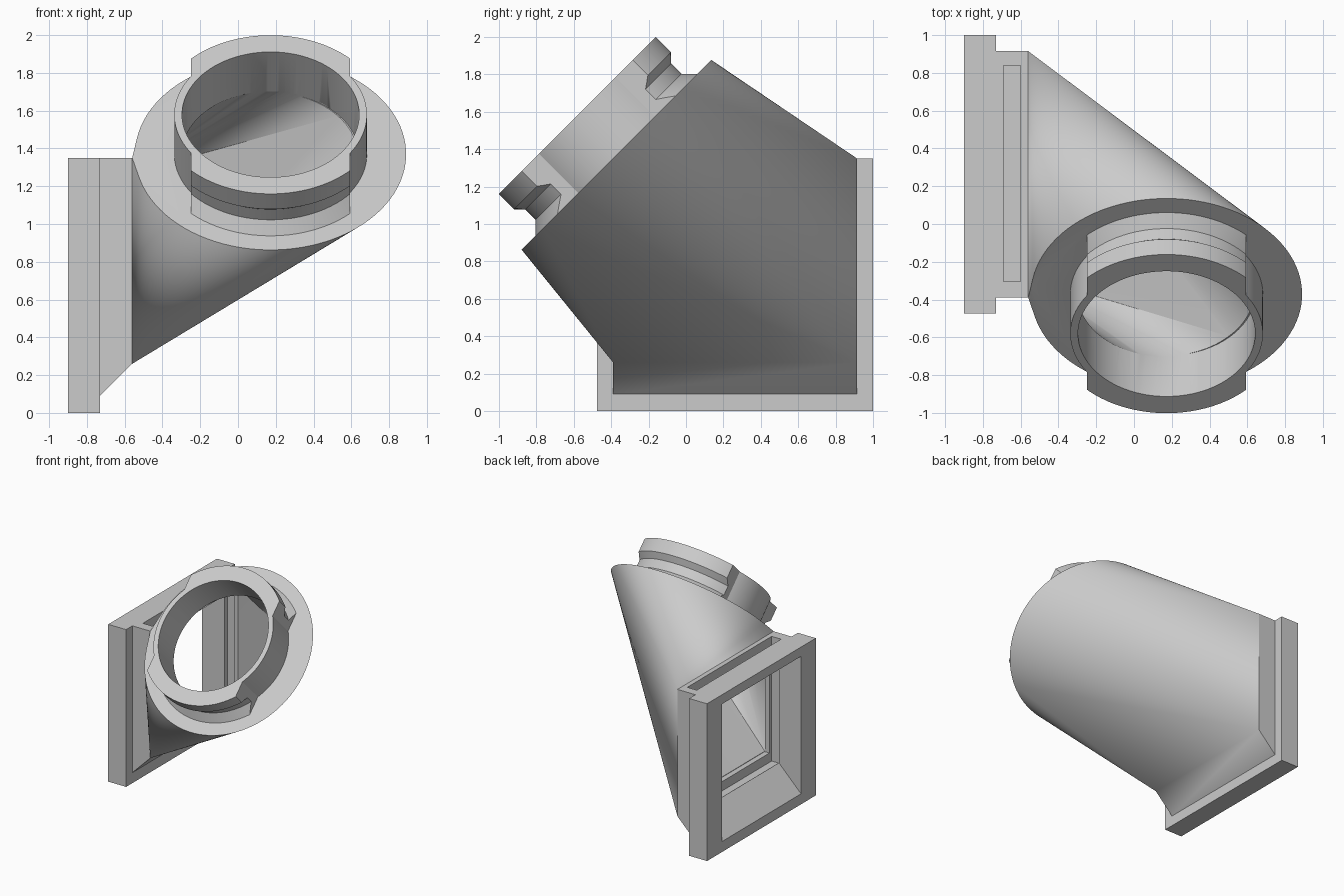
import bpy, bmesh, math
from mathutils import Matrix, Vector

if "Cube" in bpy.data.objects:
    bpy.data.objects.remove(bpy.data.objects["Cube"])

SEG = 96
grey = bpy.data.materials.new("light_grey")
grey.diffuse_color = (0.6, 0.6, 0.6, 1)
grey.use_nodes = True
grey.node_tree.nodes["Principled BSDF"].inputs["Base Color"].default_value = grey.diffuse_color

# Tilted frame of the round outlet: local z is the pipe axis
S = math.sqrt(0.5)
CX = 0.1725
OUTLET = Matrix(((1, 0, 0, CX), (0, S, -S, -0.372), (0, S, S, 1.37), (0, 0, 0, 1)))


def finish(name, bm):
    bmesh.ops.recalc_face_normals(bm, faces=bm.faces[:])
    me = bpy.data.meshes.new(name)
    bm.to_mesh(me)
    bm.free()
    me.materials.append(grey)
    ob = bpy.data.objects.new(name, me)
    bpy.context.collection.objects.link(ob)
    return ob


def stacked(name, rows):
    """Closed solid joining loops of points, with a cap at each end."""
    bm = bmesh.new()
    rows = [[bm.verts.new(p) for p in row] for row in rows]
    for a, b in zip(rows, rows[1:]):
        n = len(a)
        for i in range(n):
            j = (i + 1) % n
            bm.faces.new((a[i], a[j], b[j], b[i]))
    bm.faces.new(rows[0])
    bm.faces.new(rows[-1])
    return finish(name, bm)


def prism(name, xz, y0, y1):
    return stacked(name, [[(x, y, z) for x, z in xz] for y in (y0, y1)])


def box(name, x0, x1, y0, y1, z0, z1):
    return prism(name, [(x0, z0), (x1, z0), (x1, z1), (x0, z1)], y0, y1)


def ring(r, h):
    return [OUTLET @ Vector((r * math.cos(a), r * math.sin(a), h))
            for a in (2 * math.pi * (i + 0.5) / SEG for i in range(SEG))]


def turned(name, profile):
    """Solid of stacked rings (height, radius) along the outlet axis."""
    return stacked(name, [ring(r, h) for h, r in profile])


def transition(name, x, y0, y1, z0, z1, r):
    """Square-to-round solid: corner cones joined by flat triangles."""
    bm = bmesh.new()
    corners = [bm.verts.new((x, y, z)) for y, z in ((y0, z0), (y1, z0), (y1, z1), (y0, z1))]
    circle = [bm.verts.new(p) for p in ring(r, 0)]
    bm.faces.new(corners)
    bm.faces.new(circle)
    mid = OUTLET.translation
    owner = []
    for i, p in enumerate(circle):
        q = circle[(i + 1) % SEG]

        # the outermost corner leaves every other corner on the inner side
        def worst(k):
            n = (q.co - p.co).cross(corners[k].co - p.co).normalized()
            if n.dot(mid - p.co) > 0:
                n = -n
            return max(n.dot(c.co - p.co) for c in corners)
        k = min(range(4), key=worst)
        owner.append(k)
        bm.faces.new((p, q, corners[k]))
    for i in range(SEG):
        a, b = owner[i - 1], owner[i]
        step = 1 if (b - a) % 4 < 3 else -1
        while a != b:
            c = (a + step) % 4
            bm.faces.new((circle[i], corners[a], corners[c]))
            a = c
    return finish(name, bm)


def combine(target, tool, op):
    m = target.modifiers.new(op.lower(), 'BOOLEAN')
    m.operation, m.solver, m.object = op, 'EXACT', tool
    bpy.context.view_layer.objects.active = target
    bpy.ops.object.modifier_apply(modifier=m.name)
    bpy.data.objects.remove(tool)


# Square mounting plate and the stepped filter holder behind it
adapter = box("duct_adapter", -0.9, -0.73, -0.475, 1.0, 0, 1.35)
holder = prism("filter_holder", [(-0.8, 0.09), (-0.73, 0.09), (-0.56, 0.26),
                                 (-0.56, 1.35), (-0.8, 1.35)], -0.39, 0.915)

# Square-to-round body, outlet tube and two bayonet lips
body = transition("transition_body", -0.56, -0.39, 0.915, 0.26, 1.35, 0.7175)
tube = turned("outlet_tube", [(-0.02, 0.51), (0.296, 0.51)])
lips = turned("bayonet_lips", [(-0.02, 0.632), (0.06, 0.552), (0.138, 0.552),
                               (0.182, 0.594), (0.296, 0.594)])
combine(lips, box("lip_limits", CX - 0.42, CX + 0.42, -2, 2, 0, 3), 'INTERSECT')
for part in (holder, body, tube, lips):
    combine(adapter, part, 'UNION')

# Hollow passage: sloped inlet, tapering duct, round bore, and filter slot
inlet = prism("inlet_cut", [(-0.92, 0.07), (-0.69, 0.30), (-0.63, 0.36), (-0.555, 0.36),
                            (-0.555, 1.27), (-0.92, 1.27)], -0.275, 0.8)
duct = transition("duct_cut", -0.56, -0.275, 0.8, 0.36, 1.27, 0.469)
bore = turned("bore_cut", [(-0.01, 0.469), (0.4, 0.469)])
slot = box("slot_cut", -0.69, -0.60, -0.305, 0.84, 0.28, 1.5)
for cutter in (inlet, duct, bore, slot):
    combine(adapter, cutter, 'DIFFERENCE')

bpy.ops.object.select_all(action='DESELECT')
adapter.select_set(True)
bpy.context.view_layer.objects.active = adapter
bpy.ops.object.shade_smooth_by_angle(angle=math.radians(25))
